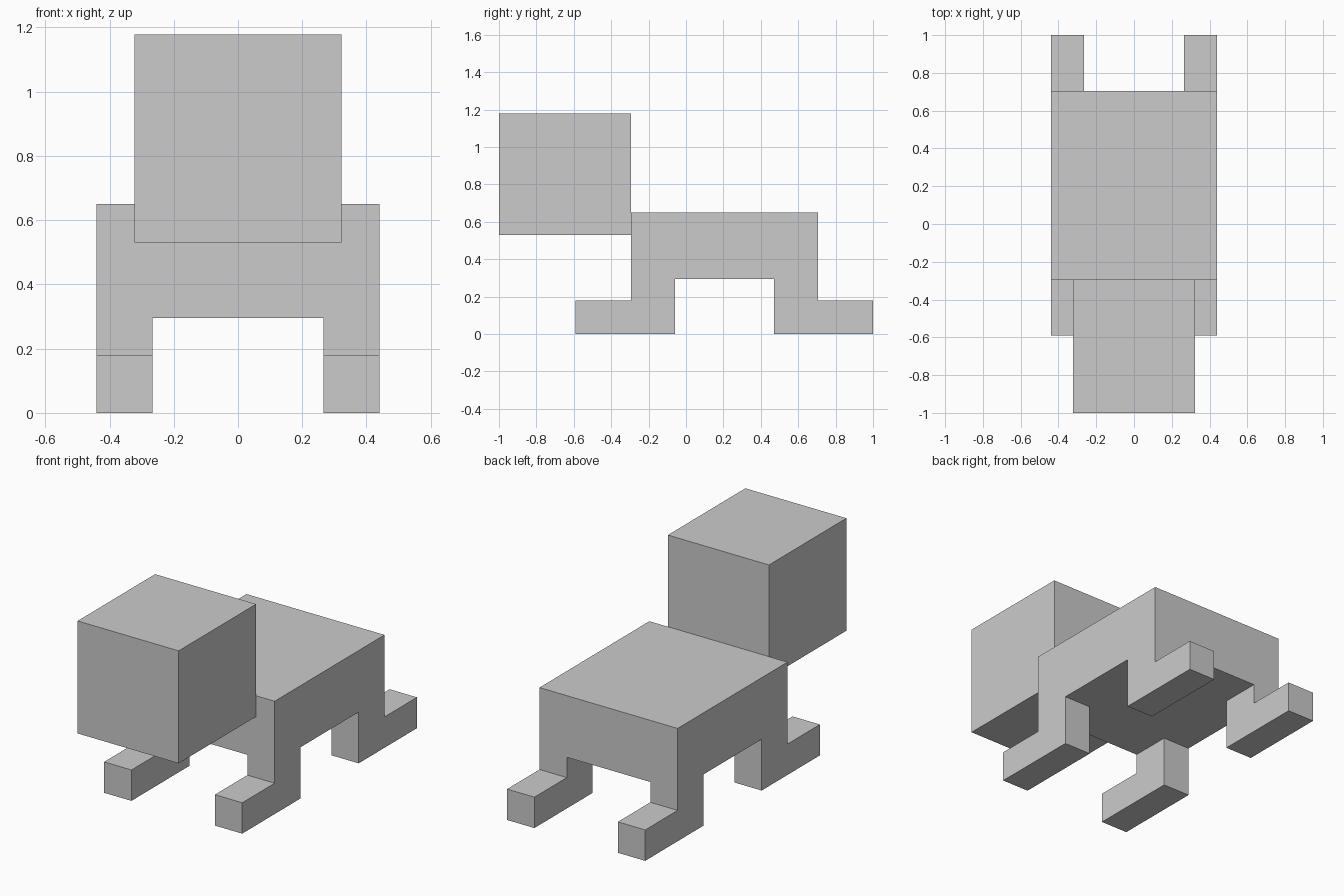
import bpy, bmesh
from mathutils import Vector

if "Cube" in bpy.data.objects:
    bpy.data.objects.remove(bpy.data.objects["Cube"])

BODY_Y = 0.205  # middle of the body, the legs are symmetric about it


def add_object(name, bm, location=(0, 0, 0)):
    bmesh.ops.recalc_face_normals(bm, faces=bm.faces)
    mesh = bpy.data.meshes.new(name)
    bm.to_mesh(mesh)
    bm.free()
    obj = bpy.data.objects.new(name, mesh)
    obj.location = location
    bpy.context.collection.objects.link(obj)
    return obj


def add_box(name, low, high):
    low, high = Vector(low), Vector(high)
    bm = bmesh.new()
    bmesh.ops.create_cube(bm, size=1)
    bmesh.ops.scale(bm, vec=high - low, verts=bm.verts)
    return add_object(name, bm, (low + high) / 2)


# Body and head
add_box("body", (-0.44, -0.295, 0.295), (0.44, 0.705, 0.65))
add_box("head", (-0.322, -1.0, 0.53), (0.322, -0.295, 1.178))

# L-shaped leg with foot, mirrored left to right and front to back
profile = [(-0.795, 0), (-0.265, 0), (-0.265, 0.295),
           (-0.5, 0.295), (-0.5, 0.178), (-0.795, 0.178)]
bm = bmesh.new()
side = bm.faces.new([bm.verts.new((0.266, y, z)) for y, z in profile])
ext = bmesh.ops.extrude_face_region(bm, geom=[side], use_keep_orig=True)
bmesh.ops.translate(bm, vec=(0.174, 0, 0),
                    verts=[v for v in ext["geom"] if isinstance(v, bmesh.types.BMVert)])
legs = add_object("legs", bm, (0, BODY_Y, 0))
mirror = legs.modifiers.new("mirror", 'MIRROR')
mirror.use_axis = (True, True, False)
